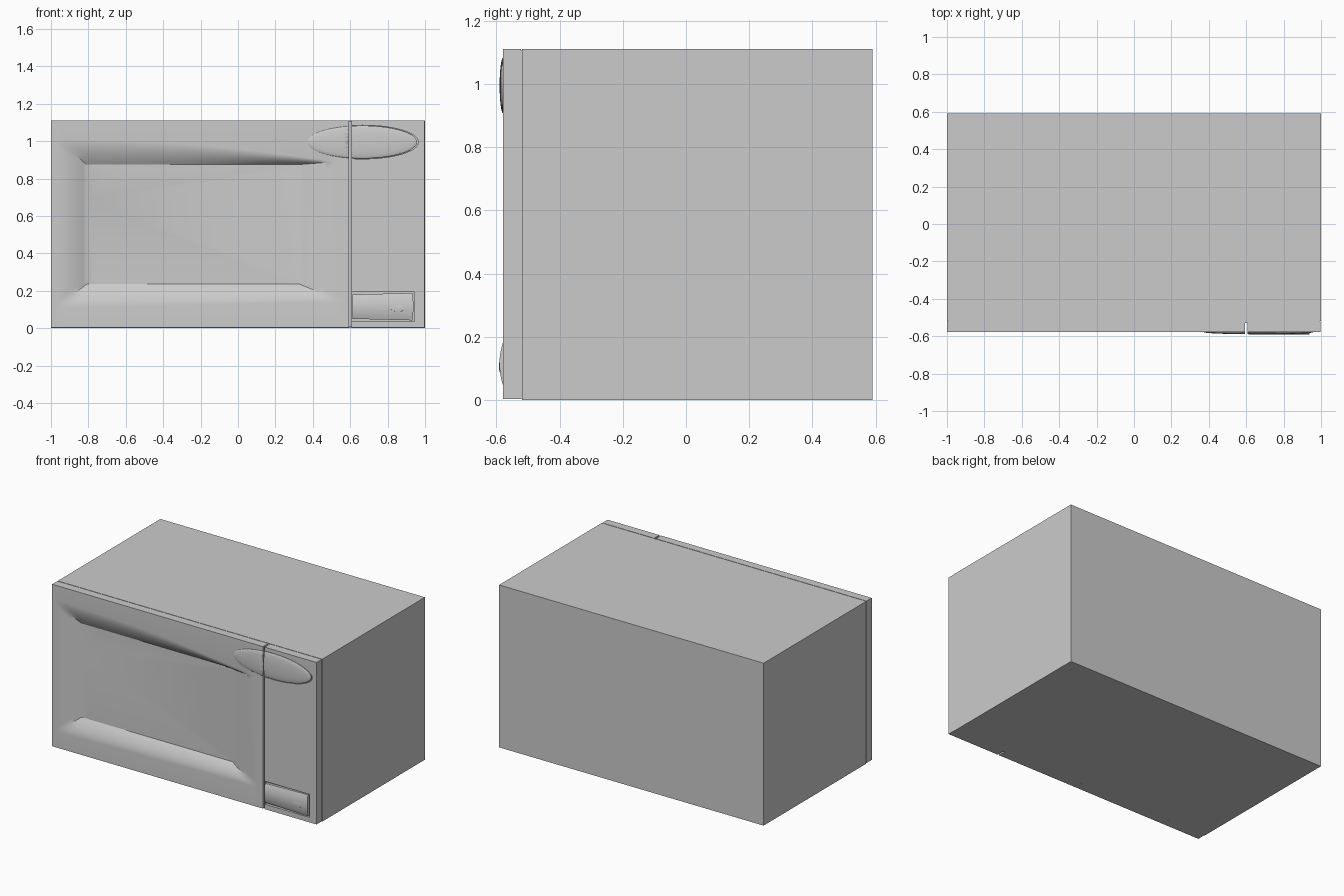
import bpy, bmesh, math
from mathutils import Vector

if "Cube" in bpy.data.objects:
    bpy.data.objects.remove(bpy.data.objects["Cube"], do_unlink=True)

grey = bpy.data.materials.new("plain grey")
grey.use_nodes = True
grey.diffuse_color = (0.6, 0.6, 0.6, 1)
grey.node_tree.nodes["Principled BSDF"].inputs["Base Color"].default_value = (0.6, 0.6, 0.6, 1)

FRONT, SEAM, BACK, TOP = -0.578, -0.522, 0.59, 1.11


def finish(bm, name, smooth=True):
    bmesh.ops.recalc_face_normals(bm, faces=bm.faces)
    mesh = bpy.data.meshes.new(name)
    bm.to_mesh(mesh)
    bm.free()
    mesh.materials.append(grey)
    ob = bpy.data.objects.new(name, mesh)
    bpy.context.collection.objects.link(ob)
    if smooth:
        activate(ob)
        bpy.ops.object.shade_smooth_by_angle(angle=math.radians(30))
    return ob


def activate(ob):
    bpy.ops.object.select_all(action="DESELECT")
    ob.select_set(True)
    bpy.context.view_layer.objects.active = ob


def box(name, x, y, z):
    bm = bmesh.new()
    bmesh.ops.create_cube(bm, size=1)
    for v in bm.verts:
        v.co = [lo + (c + 0.5) * (hi - lo) for c, (lo, hi) in zip(v.co, (x, y, z))]
    return finish(bm, name, False)


def loft(name, loops):
    """Skin closed rings of equal length and cap both ends."""
    bm = bmesh.new()
    rings = [[bm.verts.new(p) for p in loop] for loop in loops]
    n = len(rings[0])
    for a, b in zip(rings, rings[1:]):
        for i in range(n):
            j = (i + 1) % n
            bm.faces.new((a[i], a[j], b[j], b[i]))
    bm.faces.new(rings[0])
    bm.faces.new(rings[-1])
    return finish(bm, name)


def carve(target, cutter):
    mod = target.modifiers.new("pocket", "BOOLEAN")
    mod.operation, mod.solver, mod.object = "DIFFERENCE", "EXACT", cutter
    activate(target)
    bpy.ops.object.modifier_apply(modifier=mod.name)
    bpy.data.objects.remove(cutter, do_unlink=True)


# Cabinet behind the front plates, with a core filling the seam
box("cabinet", (-1, 1), (-0.518, BACK), (0, TOP))
box("seam_filler", (-0.995, 0.995), (-0.53, -0.51), (0.005, TOP - 0.005))

# Door with a scooped frame falling to the window
SIDE = 24


def ring(corners, bulge=0.0):
    """Points around a quad; the top edge may bow upwards."""
    points = []
    for k in range(4):
        a, b = Vector(corners[k]), Vector(corners[(k + 1) % 4])
        for i in range(SIDE):
            p = a.lerp(b, i / SIDE)
            if k == 0:
                p.y += bulge * math.sin(math.pi * i / SIDE)
            points.append(p)
    return points


edge = ring([(-1, TOP), (0.594, TOP), (0.594, 0.003), (-1, 0.003)])
rim = ring([(-0.97, 1.01), (0.52, 0.89), (0.56, 0.14), (-0.97, 0.11)], 0.03)
window = ring([(-0.81, 0.875), (0.33, 0.875), (0.33, 0.235), (-0.81, 0.235)])
loops = [[(p.x, y, p.y) for p in edge] for y in (SEAM, FRONT)]
STEPS = 10
for s in range(STEPS + 1):
    t = s / STEPS
    mid = [a.lerp(b, t) for a, b in zip(rim, window)]
    loops.append([(p.x, FRONT + 0.047 * t ** 1.8, p.y) for p in mid])
loft("door", loops)

# Control panel with pockets for the handle pad and the button
panel = box("control_panel", (0.606, 0.998), (SEAM, FRONT), (0.003, TOP))


def oval(scale, y, cx=0.665, cz=0.995, rx=0.3, rz=0.09, n=64):
    return [(cx + rx * scale * math.cos(2 * math.pi * i / n), y,
             cz + rz * scale * math.sin(2 * math.pi * i / n)) for i in range(n)]


carve(panel, loft("oval_cutter", [oval(1.0, -0.7), oval(1.0, -0.56)]))
carve(panel, box("button_cutter", (0.608, 0.945), (-0.7, -0.56), (0.037, 0.194)))


# Oval pad spanning the seam, split into a door half and a panel half
def oval_pad(name, cut_x, keep_right):
    rings = [oval(0.975, -0.555), oval(0.975, -0.5785)]
    for s in range(1, 9):
        r = math.cos(s / 9 * math.pi / 2)
        rings.append(oval(0.975 * r, -0.5785 - 0.011 * math.sqrt(1 - r * r)))
    ob = loft(name, rings)
    bm = bmesh.new()
    bm.from_mesh(ob.data)
    bmesh.ops.bisect_plane(bm, geom=bm.verts[:] + bm.edges[:] + bm.faces[:],
                           plane_co=(cut_x, 0, 0), plane_no=(1, 0, 0),
                           clear_inner=keep_right, clear_outer=not keep_right)
    bmesh.ops.holes_fill(bm, edges=[e for e in bm.edges if e.is_boundary])
    bm.to_mesh(ob.data)
    bm.free()


oval_pad("door_oval", 0.594, False)
oval_pad("panel_oval", 0.606, True)

# Door release button, crowned from bottom to top
bm = bmesh.new()
bmesh.ops.create_grid(bm, x_segments=16, y_segments=12, size=1)
for v in bm.verts:
    u, w = v.co.x, v.co.y
    half = 0.069 + 0.004 * u
    x = 0.772 + 0.16 * u + (0.006 * (1 - w * w) if u > 0.99 else 0)
    v.co = (x, -0.577 - 0.013 * (1 - w * w), 0.115 + half * w)
rim_edges = [e for e in bm.edges if e.is_boundary]
skirt = bmesh.ops.extrude_edge_only(bm, edges=rim_edges)["geom"]
for v in skirt:
    if isinstance(v, bmesh.types.BMVert):
        v.co.y = -0.555
finish(bm, "release_button")

# Small thumb mark on the button
loft("thumb_mark", [oval(r, y, 0.855, 0.107, 0.045, 0.02, 32)
                    for r, y in ((1, -0.585), (0.9, -0.5895), (0.5, -0.591))])
